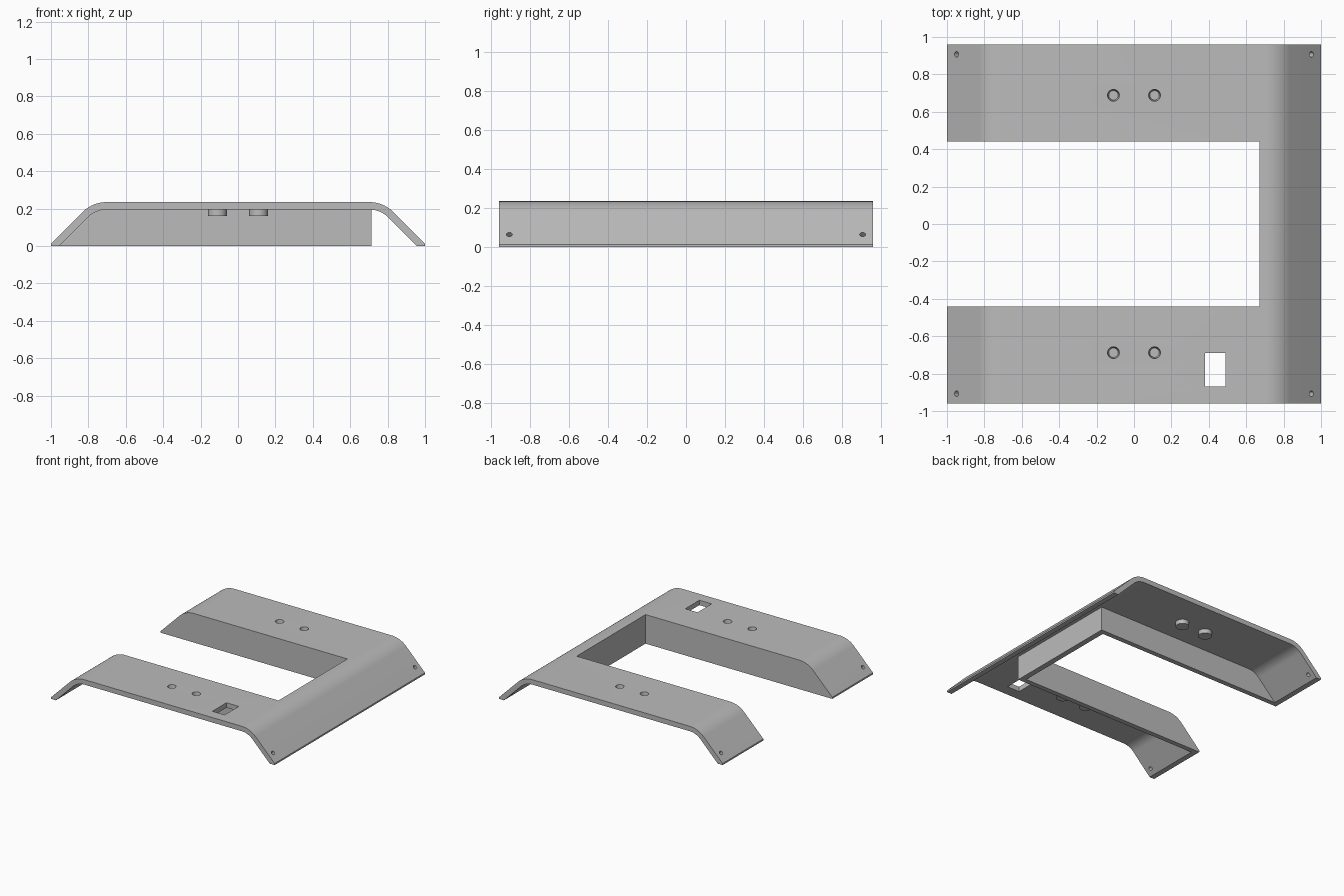
import bpy
import bmesh
import math
from mathutils import Vector, Matrix

old = bpy.data.objects.get("Cube")
if old:
    bpy.data.objects.remove(old, do_unlink=True)

HALF_Y = 0.96
TOP = 0.235
WALL = 0.04
REACH = 1.013          # sloped sides follow |x| + z = REACH

grey = bpy.data.materials.new("plain grey")
grey.use_nodes = True
COLOUR = (0.5, 0.5, 0.5, 1)
grey.diffuse_color = COLOUR
grey.node_tree.nodes["Principled BSDF"].inputs["Base Color"].default_value = COLOUR


def make_object(name, bm, helper=True):
    bmesh.ops.recalc_face_normals(bm, faces=bm.faces)
    mesh = bpy.data.meshes.new(name)
    bm.to_mesh(mesh)
    bm.free()
    mesh.materials.append(grey)
    obj = bpy.data.objects.new(name, mesh)
    bpy.context.collection.objects.link(obj)
    obj.hide_render = helper
    return obj


def extrude_profile(name, points, half, helper=True):
    bm = bmesh.new()
    face = bm.faces.new([bm.verts.new((x, -half, z)) for x, z in points])
    side = bmesh.ops.extrude_face_region(bm, geom=[face])["geom"]
    verts = [v for v in side if isinstance(v, bmesh.types.BMVert)]
    bmesh.ops.translate(bm, verts=verts, vec=(0, 2 * half, 0))
    return make_object(name, bm, helper)


def box(name, low, high):
    low, high = Vector(low), Vector(high)
    bm = bmesh.new()
    bmesh.ops.create_cube(bm, size=1)
    bmesh.ops.scale(bm, vec=high - low, verts=bm.verts)
    bmesh.ops.translate(bm, vec=(low + high) / 2, verts=bm.verts)
    return make_object(name, bm)


def cylinder(name, centre, low_radius, top_radius, depth, tilt=0):
    bm = bmesh.new()
    place = Matrix.Translation(centre) @ Matrix.Rotation(tilt, 4, "Y")
    bmesh.ops.create_cone(bm, cap_ends=True, segments=32, radius1=low_radius,
                          radius2=top_radius, depth=depth, matrix=place)
    return make_object(name, bm)


def combine(target, tool, operation):
    mod = target.modifiers.new("combine", "BOOLEAN")
    mod.operation = operation
    mod.solver = "EXACT"
    mod.object = tool
    bpy.context.view_layer.update()
    graph = bpy.context.evaluated_depsgraph_get()
    mesh = bpy.data.meshes.new_from_object(target.evaluated_get(graph))
    target.modifiers.clear()
    target.data = mesh
    bpy.data.objects.remove(tool, do_unlink=True)


def bent_half(top, reach, radius, steps=14):
    """Rounded shoulder where the flat top meets the slope."""
    start = reach - top - radius * math.tan(math.pi / 8)
    angles = [math.pi / 4 * i / steps for i in range(steps + 1)]
    return [(start + radius * math.sin(a), top - radius + radius * math.cos(a))
            for a in angles]


def mirrored(half):
    return half + [(-x, z) for x, z in reversed(half)]


# Solid outer form
outer = bent_half(TOP, REACH, 0.18) + [(1, REACH - 1), (1, 0)]
frame = extrude_profile("bent_frame", mirrored(outer), HALF_Y, False)

# Hollow underside, leaving a wall around the opening
inner_reach = REACH - WALL * math.sqrt(2)
inner = bent_half(TOP - WALL, inner_reach, 0.14) + [(inner_reach + 0.05, -0.05)]
hollow = extrude_profile("hollow_cutter", mirrored(inner), HALF_Y + 0.1)
core = box("opening_core", (-1.5, -0.48, -0.5), (0.715, 0.48, 0.5))
combine(hollow, core, "DIFFERENCE")
combine(frame, hollow, "DIFFERENCE")

# Side opening and rectangular port
combine(frame, box("opening_cutter", (-1.5, -0.44, -0.5), (0.67, 0.44, 0.5)), "DIFFERENCE")
combine(frame, box("port_cutter", (0.38, -0.87, 0.1), (0.49, -0.69, 0.5)), "DIFFERENCE")

for sy in (-1, 1):
    for sx in (-1, 1):
        # Round bosses under the arms with blind holes from above
        x, y = 0.11 * sx, 0.688 * sy
        combine(frame, cylinder("boss", (x, y, 0.185), 0.05, 0.05, 0.05), "UNION")
        combine(frame, cylinder("boss_hole", (x, y, 0.211), 0.025, 0.032, 0.05), "DIFFERENCE")
        # Screw holes square to the slopes
        hole = cylinder("screw_hole", (0.935 * sx, 0.907 * sy, 0.05),
                        0.015, 0.015, 0.12, sx * math.pi / 4)
        combine(frame, hole, "DIFFERENCE")

bpy.ops.object.select_all(action="DESELECT")
frame.select_set(True)
bpy.context.view_layer.objects.active = frame
bpy.ops.object.shade_smooth_by_angle(angle=math.radians(30))
